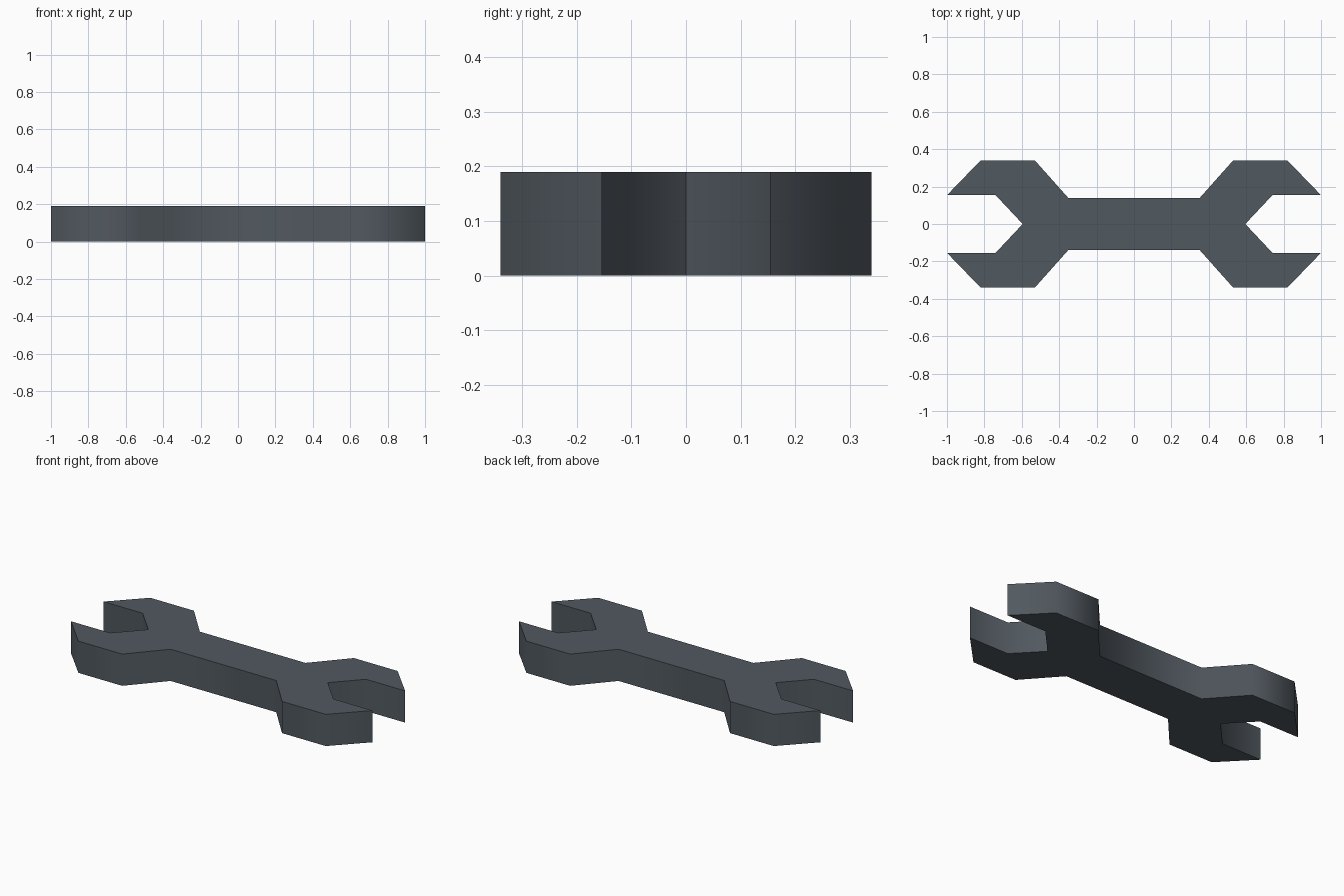
import bpy
import bmesh
import math

cube = bpy.data.objects.get("Cube")
if cube:
    bpy.data.objects.remove(cube, do_unlink=True)

THICKNESS = 0.19

# Dark steel
steel = bpy.data.materials.new("dark_steel")
steel.use_nodes = True
colour = (0.083, 0.1, 0.117, 1)
steel.diffuse_color = colour
steel.node_tree.nodes["Principled BSDF"].inputs["Base Color"].default_value = colour

# Quarter outline: handle, neck, jaw shoulder, jaw tip, jaw mouth
quarter = [(0.35, 0.138), (0.53, 0.34), (0.82, 0.34), (1.0, 0.154), (0.74, 0.154)]
mouth = (0.595, 0)

# Mirror the quarter into a closed outline
right_end = [(x, -y) for x, y in quarter] + [mouth] + quarter[::-1]
outline = right_end + [(-x, -y) for x, y in right_end]

# Extrude the outline into a flat wrench
bm = bmesh.new()
base = bm.faces.new([bm.verts.new((x, y, 0)) for x, y in outline])
top = bmesh.ops.extrude_face_region(bm, geom=[base], use_keep_orig=True)
raised = [v for v in top["geom"] if isinstance(v, bmesh.types.BMVert)]
bmesh.ops.translate(bm, verts=raised, vec=(0, 0, THICKNESS))
bmesh.ops.recalc_face_normals(bm, faces=bm.faces)

mesh = bpy.data.meshes.new("open_ended_wrench")
bm.to_mesh(mesh)
bm.free()
mesh.materials.append(steel)
wrench = bpy.data.objects.new("open_ended_wrench", mesh)
bpy.context.collection.objects.link(wrench)

# Soft shading around the rim, crisp flat faces and jaw tips
bpy.ops.object.select_all(action="DESELECT")
wrench.select_set(True)
bpy.context.view_layer.objects.active = wrench
bpy.ops.object.shade_smooth_by_angle(angle=math.radians(60))
